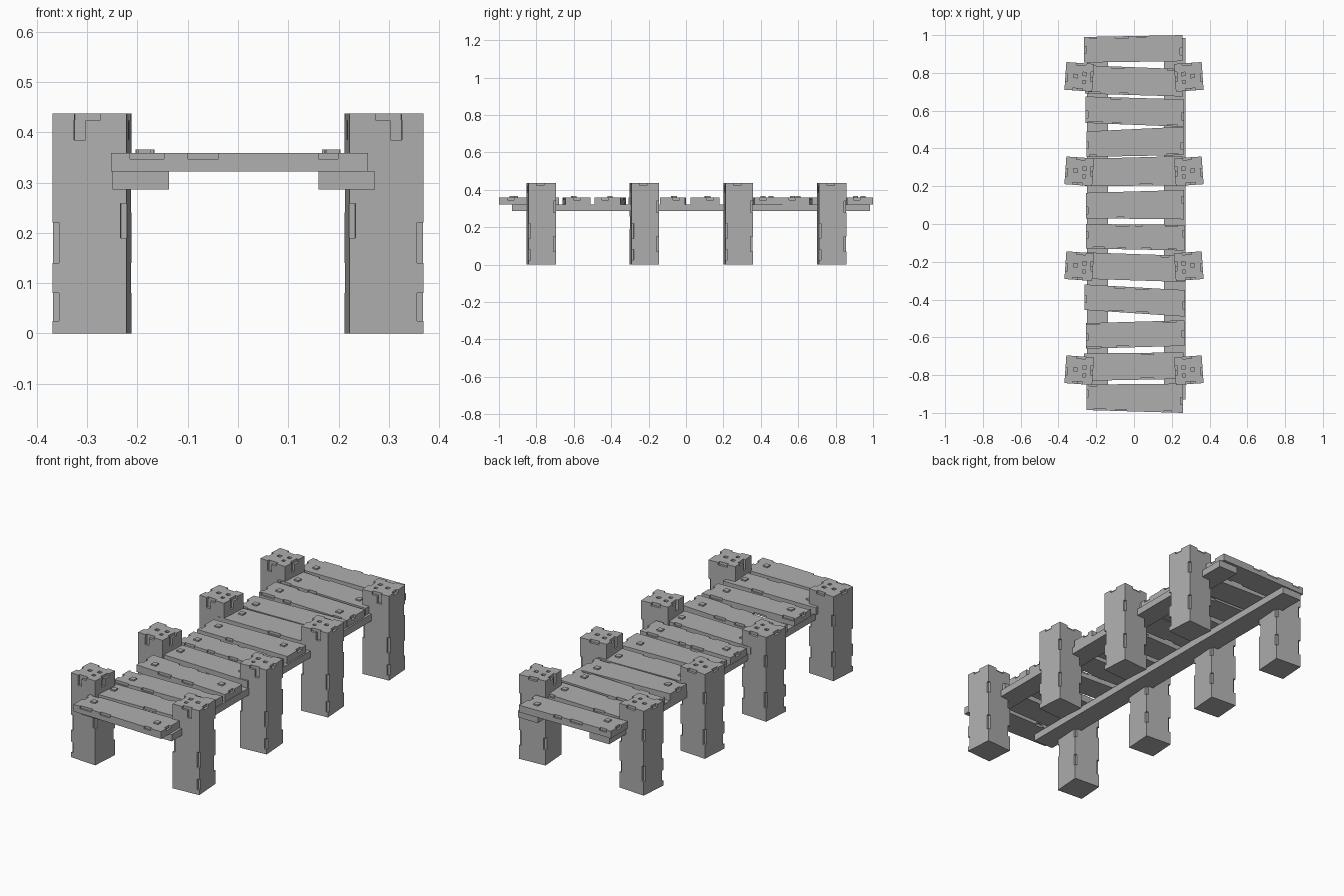
import bpy, bmesh, random
from mathutils import Matrix, Vector

if "Cube" in bpy.data.objects:
    bpy.data.objects.remove(bpy.data.objects["Cube"])

random.seed(4)
grey = bpy.data.materials.new("weathered grey")
grey.diffuse_color = (0.43, 0.43, 0.43, 1)
grey.use_nodes = True
grey.node_tree.nodes["Principled BSDF"].inputs["Base Color"].default_value = grey.diffuse_color


def add_box(bm, x0, x1, y0, y1, z0, z1):
    m = Matrix.Translation(((x0 + x1) / 2, (y0 + y1) / 2, (z0 + z1) / 2))
    m = m @ Matrix.Diagonal((x1 - x0, y1 - y0, z1 - z0, 1))
    bmesh.ops.create_cube(bm, size=1, matrix=m)


def to_object(bm, name):
    bmesh.ops.recalc_face_normals(bm, faces=bm.faces)
    me = bpy.data.meshes.new(name)
    bm.to_mesh(me)
    bm.free()
    me.materials.append(grey)
    ob = bpy.data.objects.new(name, me)
    bpy.context.collection.objects.link(ob)
    return ob


def boxes(name, items):
    bm = bmesh.new()
    for b in items:
        add_box(bm, *b)
    return to_object(bm, name)


def carve(ob, items):
    """Cut chips out of a part and bake the result."""
    cutter = boxes("chip_cutter", items)
    cutter.hide_render = True
    mod = ob.modifiers.new("chips", 'BOOLEAN')
    mod.operation, mod.solver, mod.object = 'DIFFERENCE', 'EXACT', cutter
    mod.use_self = True
    dg = bpy.context.evaluated_depsgraph_get()
    me = bpy.data.meshes.new_from_object(ob.evaluated_get(dg))
    ob.modifiers.clear()
    ob.data = me
    bpy.data.objects.remove(cutter)


# Posts: one chipped post, mirrored to the other side and repeated
W, H, D, E = 0.0735, 0.437, 0.012, 0.03


def chip(sx, sy, z0, z1):
    """Notch on a vertical corner edge."""
    x = sorted((sx * (W - D), sx * (W + E)))
    y = sorted((sy * (W - D), sy * (W + E)))
    return (*x, *y, z0, z1)


post_chips = [
    chip(-1, -1, 0.14, 0.22), chip(-1, -1, 0.025, 0.08),
    chip(1, -1, 0.19, 0.258), chip(1, 1, 0.08, 0.14), chip(1, 1, 0.24, 0.31),
    chip(-1, 1, 0.07, 0.15), chip(-1, 1, 0.28, 0.34),
    # stepped cracks at the top of each side
    (-0.03, 0.021, -W - E, -W + D, 0.423, H + E),
    (-0.031, -0.008, -W - E, -W + D, 0.385, 0.424),
    (W - D, W + E, -0.02, 0.03, 0.423, H + E),
    (W - D, W + E, -0.021, 0.0, 0.385, 0.424),
    (-0.02, 0.03, W - D, W + E, 0.423, H + E),
    (-W - E, -W + D, -0.03, 0.01, 0.423, H + E),
    # small pits
    (-0.03, -0.01, -0.006, 0.012, H - 0.01, H + E),
    (0.018, 0.038, 0.008, 0.026, H - 0.01, H + E),
    (0.02, 0.036, -0.034, -0.018, H - 0.01, H + E),
    (W - 0.008, W + E, 0.035, 0.05, 0.32, 0.35),
]
post = boxes("left_post", [(-W, W, -W, W, 0, H)])
carve(post, post_chips)
mirrored = post.data.copy()
mirrored.transform(Matrix.Diagonal((-1, 1, 1, 1)))
mirrored.flip_normals()
for i, y in enumerate((-0.774, -0.223, 0.279, 0.779)):
    for s, me in ((-1, post.data), (1, mirrored)):
        if i == 0 and s == -1:
            ob = post
        else:
            ob = bpy.data.objects.new("left_post" if s < 0 else "right_post", me)
            bpy.context.collection.objects.link(ob)
        ob.location = (s * 0.29, y, 0)
        ob.rotation_euler.z = s * 0.07

# Support beams under the deck
boxes("left_beam", [(-0.25, -0.137, -0.93, 0.985, 0.286, 0.322)])
boxes("right_beam", [(0.16, 0.272, -0.93, 0.985, 0.286, 0.322)])

# Deck planks: back and front edge y at the left end, then at the right end
Z0, Z1 = 0.322, 0.359
planks = [
    (0.99, 0.855, 1.0, 0.862), (0.84, 0.69, 0.82, 0.675),
    (0.675, 0.535, 0.66, 0.515), (0.49, 0.355, 0.515, 0.365),
    (0.345, 0.2, 0.36, 0.205), (0.165, 0.03, 0.18, 0.025),
    (0.0, -0.13, -0.005, -0.14), (-0.15, -0.29, -0.168, -0.307),
    (-0.32, -0.455, -0.35, -0.49), (-0.525, -0.66, -0.51, -0.645),
    (-0.685, -0.83, -0.68, -0.82), (-0.85, -0.985, -0.845, -1.0),
]
for lb, lf, rb, rf in planks:
    xl, xr = -0.262 + random.uniform(-.005, .01), 0.265 + random.uniform(-.01, .005)
    bm = bmesh.new()
    f = bm.faces.new([bm.verts.new(v) for v in
                      ((xl, lf, Z0), (xr, rf, Z0), (xr, rb, Z0), (xl, lb, Z0))])
    up = bmesh.ops.extrude_face_region(bm, geom=[f])['geom']
    bmesh.ops.translate(bm, vec=Vector((0, 0, Z1 - Z0)),
                        verts=[v for v in up if isinstance(v, bmesh.types.BMVert)])
    plank = to_object(bm, "deck_plank")

    cuts = []
    # chips along the long edges, in the upper or lower part
    for a, b, s in ((lb, rb, 1), (lf, rf, -1)):
        for c in (-0.2, -0.08, 0.05, 0.18):
            if random.random() < 0.3:
                continue
            x, h = c + random.uniform(-.025, .025), random.uniform(.018, .04)
            y = a + (b - a) * (x - xl) / (xr - xl)
            ys = sorted((y - s * 0.009, y + s * 0.03))
            zs = (Z1 - 0.0125, Z1 + E) if random.random() < .65 else (Z0 - E, Z0 + 0.0125)
            cuts.append((x - h, x + h, *ys, *zs))
    # chips on the end grain
    for x, a, b, s in ((xl, lf, lb, -1), (xr, rf, rb, 1)):
        xs = sorted((x - s * 0.012, x + s * 0.03))
        y = a + (b - a) * random.uniform(.3, .7)
        cuts.append((*xs, y - 0.018, y + 0.018, Z1 - 0.0135, Z1 + E))
    carve(plank, cuts)

    # a square nail head near each end
    for x, a, b in ((-0.183, lf, lb), (0.187, rf, rb)):
        x += random.uniform(-.008, .004)
        y = a + (b - a) * random.uniform(.35, .65)
        boxes("nail_head", [(x - .013, x + .013, y - .013, y + .013, Z1 - .005, Z1 + .007)])
